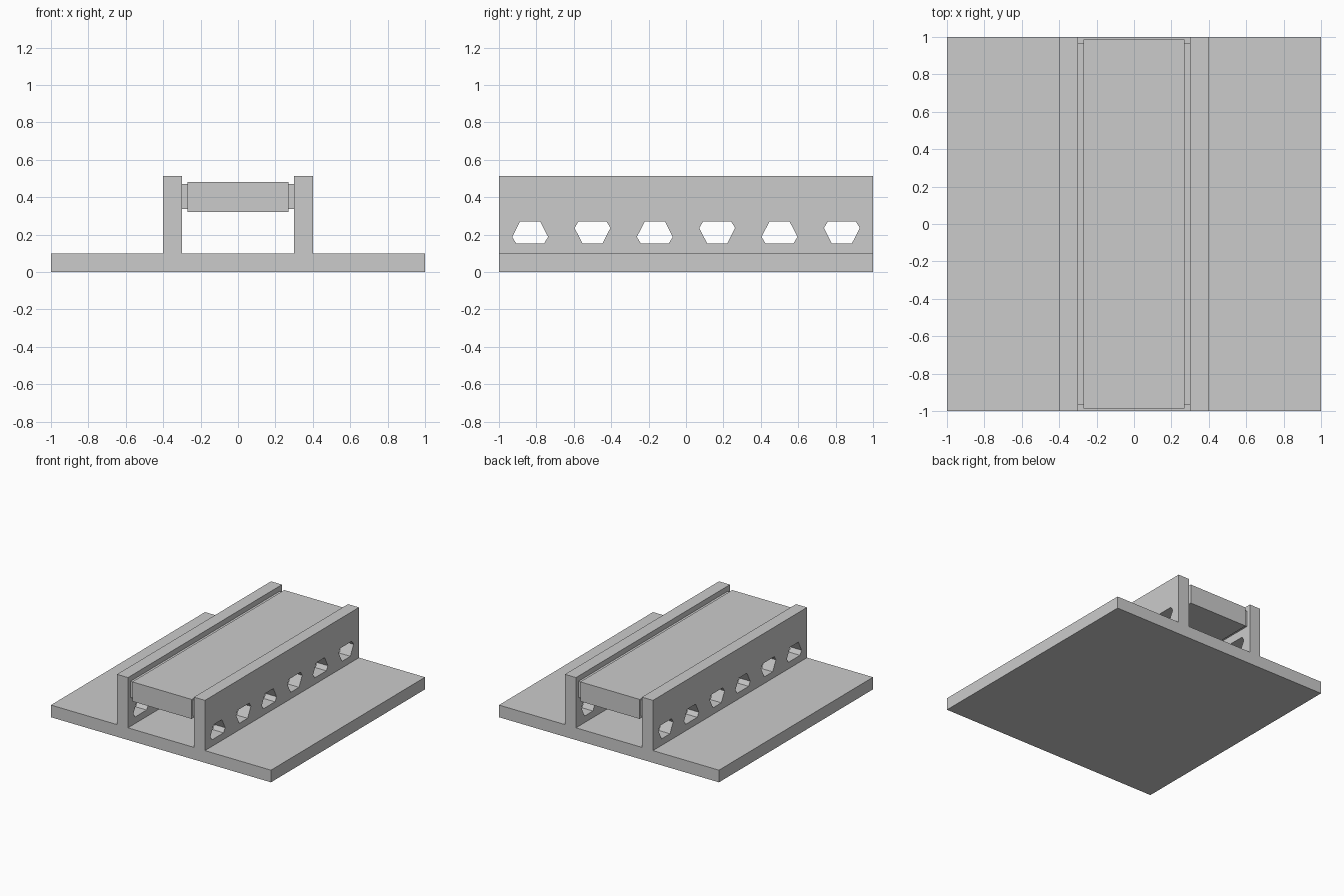
import bpy, bmesh
from mathutils import Vector

if "Cube" in bpy.data.objects:
    bpy.data.objects.remove(bpy.data.objects["Cube"])


def add_prism(bm, outline, direction):
    """Extrude a closed outline along a direction to make a solid."""
    face = bm.faces.new([bm.verts.new(p) for p in outline])
    ext = bmesh.ops.extrude_face_region(bm, geom=[face])
    moved = [g for g in ext["geom"] if isinstance(g, bmesh.types.BMVert)]
    bmesh.ops.translate(bm, verts=moved, vec=Vector(direction))


def finish(bm, name):
    bmesh.ops.recalc_face_normals(bm, faces=bm.faces)
    mesh = bpy.data.meshes.new(name)
    bm.to_mesh(mesh)
    bm.free()
    obj = bpy.data.objects.new(name, mesh)
    bpy.context.collection.objects.link(obj)
    return obj


def box(name, lo, hi):
    bm = bmesh.new()
    (x0, y0, z0), (x1, y1, z1) = lo, hi
    add_prism(bm, [(x0, y0, z0), (x1, y0, z0), (x1, y1, z0), (x0, y1, z0)],
              (0, 0, z1 - z0))
    return finish(bm, name)


# Base plate with two upright walls, one extruded profile
half = [(1, 0), (1, 0.1), (0.4, 0.1), (0.4, 0.513), (0.3, 0.513), (0.3, 0.1)]
profile = half + [(-x, z) for x, z in reversed(half)]
bm = bmesh.new()
add_prism(bm, [(x, -1, z) for x, z in profile], (0, 2, 0))
frame = finish(bm, "base_with_walls")

# Six truncated-triangle holes through both walls, alternately inverted
Z_MID = 0.212
hole = [(-0.075, -0.058), (0.075, -0.058), (0.096, -0.024),
        (0.054, 0.058), (-0.054, 0.058), (-0.096, -0.024)]
bm = bmesh.new()
for i in range(6):
    y, flip = (i - 2.5) / 3, 1 if i % 2 == 0 else -1
    add_prism(bm, [(-0.5, y + dy, Z_MID + flip * dz) for dy, dz in hole], (1, 0, 0))
cutter = finish(bm, "hole_cutter")
cutter.hide_render = True
cutter.hide_set(True)

cut = frame.modifiers.new("wall_holes", 'BOOLEAN')
cut.operation = 'DIFFERENCE'
cut.solver = 'EXACT'
cut.object = cutter
bpy.context.view_layer.objects.active = frame
bpy.ops.object.modifier_apply(modifier=cut.name)
bpy.data.objects.remove(cutter)

# Raised deck between the walls
box("deck", (-0.27, -0.987, 0.321), (0.27, 0.987, 0.481))

# Thin strips joining the deck to the walls
for side, x0, x1 in (("left", -0.3, -0.27), ("right", 0.27, 0.3)):
    box(side + "_deck_strip", (x0, -0.967, 0.337), (x1, 0.967, 0.47))
